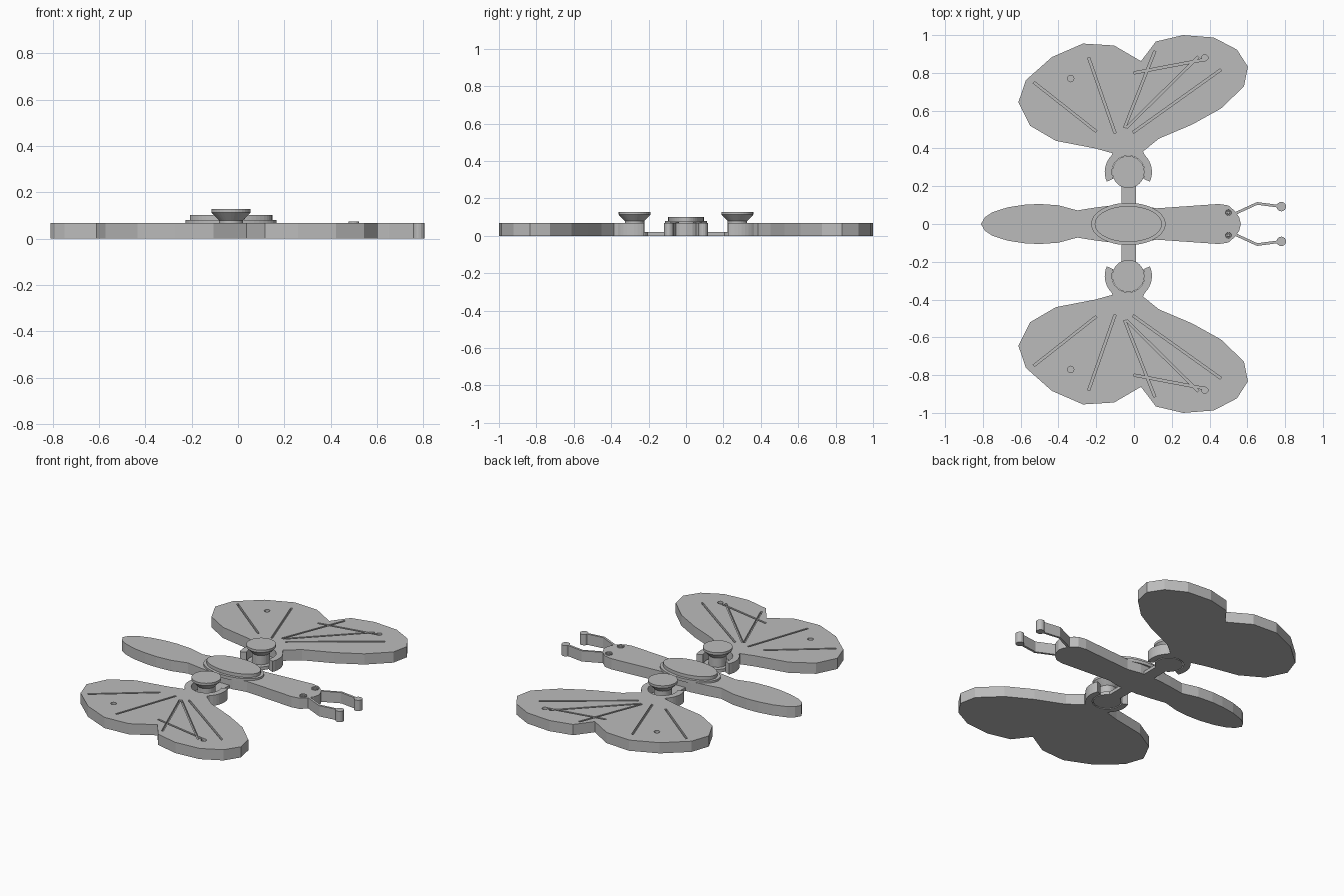
import bpy
import bmesh
from math import cos, sin, radians, atan2, hypot
from mathutils import Matrix, Vector

if "Cube" in bpy.data.objects:
    bpy.data.objects.remove(bpy.data.objects["Cube"], do_unlink=True)

grey = bpy.data.materials.new("plain_grey")
grey.use_nodes = True
colour = (0.5, 0.5, 0.5, 1)
grey.diffuse_color = colour
grey.node_tree.nodes["Principled BSDF"].inputs["Base Color"].default_value = colour

TOP = 0.068             # thickness of the flat sheet parts
HUB = (-0.03, 0.275)    # wing pivot


def finish(bm, name):
    bmesh.ops.recalc_face_normals(bm, faces=bm.faces)
    mesh = bpy.data.meshes.new(name)
    bm.to_mesh(mesh)
    bm.free()
    mesh.materials.append(grey)
    obj = bpy.data.objects.new(name, mesh)
    bpy.context.collection.objects.link(obj)
    return obj


def add_prism(bm, points, z0, z1):
    face = bm.faces.new([bm.verts.new((x, y, z0)) for x, y in points])
    top = bmesh.ops.extrude_face_region(bm, geom=[face])["geom"]
    verts = [v for v in top if isinstance(v, bmesh.types.BMVert)]
    bmesh.ops.translate(bm, verts=verts, vec=(0, 0, z1 - z0))


def prism(name, points, z0, z1):
    bm = bmesh.new()
    add_prism(bm, points, z0, z1)
    return finish(bm, name)


def arc(centre, rx, ry, a0, a1, n):
    steps = [radians(a0 + (a1 - a0) * i / n) for i in range(n + 1)]
    return [(centre[0] + rx * cos(a), centre[1] + ry * sin(a)) for a in steps]


def circle(centre, rx, ry=None, n=32):
    return arc(centre, rx, ry or rx, 0, 360, n)[:-1]


def strip(a, b, width):
    a, b = Vector(a), Vector(b)
    side = (b - a).normalized().orthogonal() * width / 2
    return [a + side, b + side, b - side, a - side]


def lathe(name, centre, profile, n=32):
    bm = bmesh.new()
    rings = [[bm.verts.new((x, y, z)) for x, y in circle(centre, r, n=n)]
             for r, z in profile]
    for low, high in zip(rings, rings[1:]):
        for i in range(n):
            j = (i + 1) % n
            bm.faces.new((low[i], low[j], high[j], high[i]))
    bm.faces.new(rings[0])
    bm.faces.new(rings[-1])
    return finish(bm, name)


def cut(obj, cutter):
    mod = obj.modifiers.new("cut", "BOOLEAN")
    mod.operation = "DIFFERENCE"
    mod.solver = "EXACT"
    mod.use_self = True
    mod.object = cutter
    graph = bpy.context.evaluated_depsgraph_get()
    mesh = bpy.data.meshes.new_from_object(obj.evaluated_get(graph))
    obj.modifiers.clear()
    obj.data = mesh
    bpy.data.objects.remove(cutter, do_unlink=True)


# Body: one flat outline with abdomen, waist and head
half = [(-0.79, 0.035), (-0.75, 0.062), (-0.67, 0.088), (-0.58, 0.102),
        (-0.5, 0.106), (-0.4, 0.099), (-0.3, 0.072), (-0.2, 0.088),
        (-0.1, 0.1), (0.03, 0.1), (0.12, 0.083), (0.45, 0.106),
        (0.5, 0.098), (0.535, 0.068), (0.557, 0.035)]
prism("body", [(-0.81, 0)] + half + [(0.566, 0)]
      + [(x, -y) for x, y in reversed(half)], 0, TOP)

# Raised oval on the thorax
prism("thorax_rim", circle((-0.03, 0), 0.197, 0.112, 48), 0.06, 0.08)
prism("thorax_plate", circle((-0.03, 0), 0.178, 0.095, 48), 0.07, 0.101)

# Wing outline, ending in an open clip around the pivot
wing = [(-0.205, 0.4), (-0.413, 0.44), (-0.55, 0.52), (-0.612, 0.645),
        (-0.572, 0.762), (-0.434, 0.884), (-0.27, 0.955), (-0.105, 0.945),
        (0.037, 0.862), (0.116, 0.966), (0.26, 1.0), (0.423, 0.987),
        (0.545, 0.923), (0.603, 0.833), (0.582, 0.728), (0.46, 0.611),
        (0.307, 0.526), (0.132, 0.452), (0.048, 0.384)]
wing += arc(HUB, 0.125, 0.125, 45, -24, 8)
wing += arc(HUB, 0.087, 0.087, -24, 204, 24)
wing += arc(HUB, 0.125, 0.125, 204, 135, 8)
wing += [(-0.115, 0.375)]

veins = [((-0.53, 0.75), (-0.2, 0.49)), ((-0.24, 0.88), (-0.1, 0.48)),
         ((0.11, 0.915), (-0.05, 0.51)), ((0.34, 0.885), (-0.04, 0.51)),
         ((0.46, 0.817), (-0.005, 0.485)), ((0.0, 0.8), (0.38, 0.872))]
spots = [(-0.335, 0.77), (0.375, 0.88)]

for s, side in ((1, "left"), (-1, "right")):
    def flip(points):
        return [(x, s * y) for x, y in points]

    # Wing with engraved veins and spots
    sheet = prism(side + "_wing", flip(wing), 0, TOP)
    bm = bmesh.new()
    for a, b in veins:
        add_prism(bm, flip(strip(a, b, 0.012)), TOP - 0.015, TOP + 0.02)
    for spot in spots:
        add_prism(bm, flip(circle(spot, 0.017, n=12)), TOP - 0.015, TOP + 0.02)
    cut(sheet, finish(bm, side + "_vein_cutter"))

    # Arm and flared pivot peg
    prism(side + "_pivot_arm",
          flip(strip((-0.028, 0.06), (-0.028, 0.26), 0.075)), 0, 0.02)
    lathe(side + "_pivot_peg", (HUB[0], s * HUB[1]),
          [(0.08, 0), (0.08, 0.02), (0.052, 0.02), (0.052, 0.078),
           (0.085, 0.113), (0.085, 0.128)])

    # Antenna with round tip
    base, bend, tip = (0.535, 0.055), (0.652, 0.109), (0.78, 0.092)
    bm = bmesh.new()
    add_prism(bm, flip(strip(base, bend, 0.014)), 0, TOP)
    add_prism(bm, flip(strip(bend, tip, 0.014)), 0, TOP)
    add_prism(bm, flip(circle(bend, 0.007, n=8)), 0, TOP)
    add_prism(bm, flip(circle(tip, 0.025, n=16)), 0, TOP)
    finish(bm, side + "_antenna")

    # Eye: low ring with a raised centre
    lathe(side + "_eye", (0.5, s * 0.06),
          [(0.022, TOP - 0.01), (0.022, TOP + 0.005), (0.016, TOP + 0.005),
           (0.014, TOP + 0.001), (0.009, TOP + 0.001), (0.007, TOP + 0.005)], 16)
